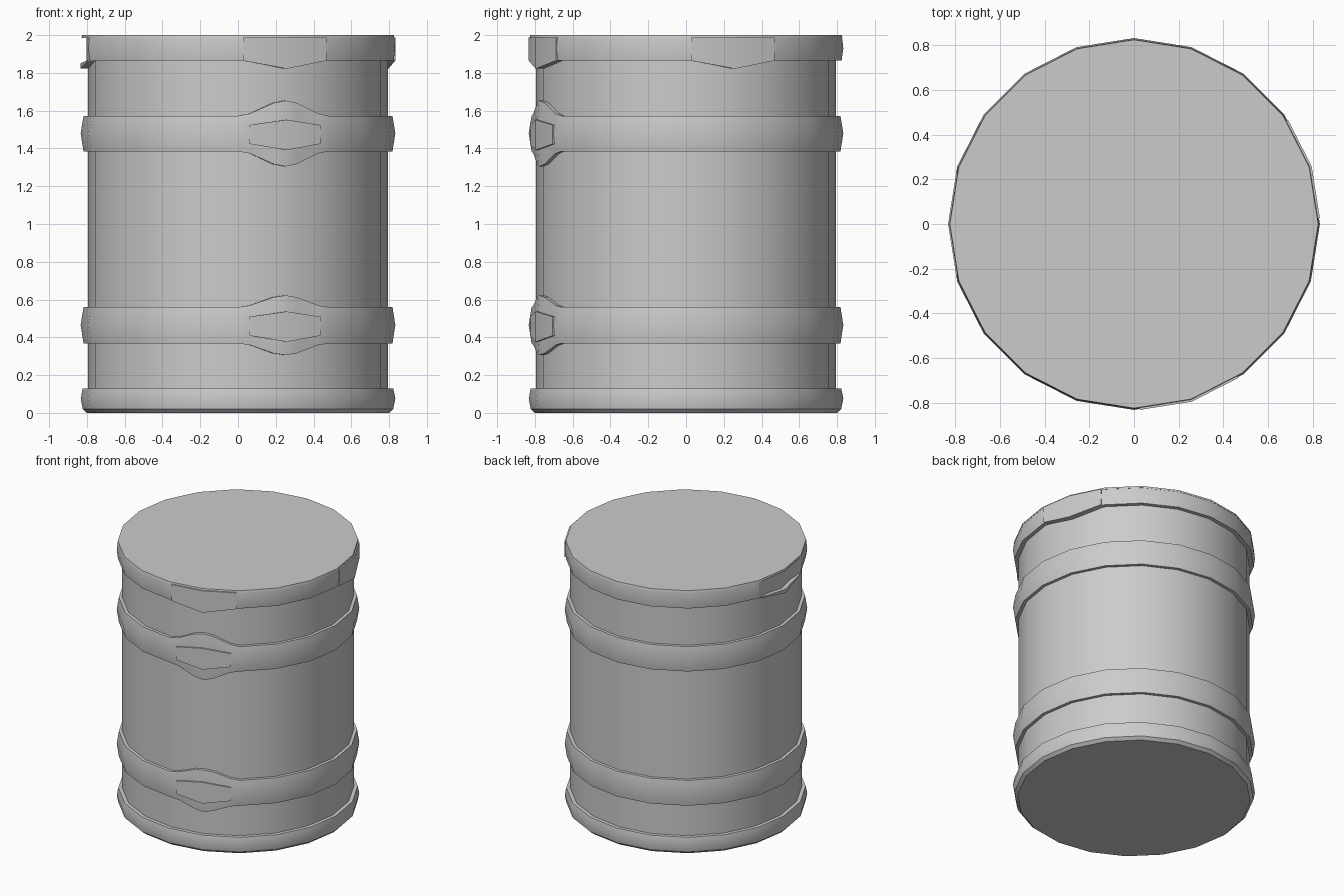
import bpy, bmesh, math

SIDES = 20
FRONT = 16   # corner carrying the front badges
SIDE = 1     # corner with the side rim plate
RECESS = 10  # corner with the sunken rim plate

cube = bpy.data.objects.get("Cube")
if cube:
    bpy.data.objects.remove(cube)

metal = bpy.data.materials.new("grey_metal")
metal.use_nodes = True
GREY = (0.6, 0.6, 0.6, 1)
metal.diffuse_color = GREY
metal.node_tree.nodes["Principled BSDF"].inputs["Base Color"].default_value = GREY


def on_rim(t, r, z):
    """Point on the polygon outline; t counts corners and may be fractional."""
    k = math.floor(t)
    f = t - k
    a, b = (2 * math.pi * n / SIDES for n in (k, k + 1))
    return (r * ((1 - f) * math.cos(a) + f * math.cos(b)),
            r * ((1 - f) * math.sin(a) + f * math.sin(b)), z)


def finish(name, bm):
    bmesh.ops.recalc_face_normals(bm, faces=bm.faces)
    mesh = bpy.data.meshes.new(name)
    bm.to_mesh(mesh)
    bm.free()
    obj = bpy.data.objects.new(name, mesh)
    bpy.context.collection.objects.link(obj)
    mesh.materials.append(metal)
    bpy.ops.object.select_all(action='DESELECT')
    obj.select_set(True)
    bpy.context.view_layer.objects.active = obj
    bpy.ops.object.shade_smooth_by_angle(angle=math.radians(25))
    return obj


def loft(name, columns, wrap):
    """Skin a list of equal point columns, closed around or capped."""
    bm = bmesh.new()
    cols = [[bm.verts.new(p) for p in c] for c in columns]
    n = len(cols[0])
    pairs = list(zip(cols, cols[1:])) + ([(cols[-1], cols[0])] if wrap else [])
    for a, b in pairs:
        for i in range(n):
            j = (i + 1) % n
            bm.faces.new((a[i], b[i], b[j], a[j]))
    if not wrap:
        bm.faces.new(cols[0])
        bm.faces.new(cols[-1])
    return finish(name, bm)


def drum(name, profile):
    """Solid of revolution with flat caps."""
    bm = bmesh.new()
    rows = [[bm.verts.new(on_rim(k, r, z)) for k in range(SIDES)] for r, z in profile]
    for a, b in zip(rows, rows[1:]):
        for k in range(SIDES):
            j = (k + 1) % SIDES
            bm.faces.new((a[k], a[j], b[j], b[k]))
    bm.faces.new(rows[0])
    bm.faces.new(rows[-1])
    return finish(name, bm)


def band(name, low, high, swell):
    """Bulging hoop that widens around the front badge."""
    mid = (low + high) / 2
    steps = [k for k in range(SIDES)]
    steps += [FRONT + s * i / 4 for s in (-1, 1) for i in (1, 2, 3)]
    cols = []
    for t in sorted(steps):
        d = min(1, abs(t - FRONT))
        w = swell * (1 + math.cos(math.pi * d)) / 2
        lo, hi = low - w, high + w
        cols.append([on_rim(t, r, z) for r, z in
                     ((0.78, lo), (0.818, lo), (0.833, mid), (0.818, hi), (0.78, hi))])
    loft(name, cols, True)


def plate(name, corner, half, outer, inner, side_z, centre_z):
    """Folded plate with a peaked outline, wrapped over one corner."""
    cols = []
    for t, (lo, hi) in ((-half, side_z), (0, centre_z), (half, side_z)):
        cols.append([on_rim(corner + t, r, z) for r, z in
                     ((inner, lo), (outer, lo), (outer, hi), (inner, hi))])
    loft(name, cols, False)


# Main shell and its end pieces
drum("barrel_body", [(0.795, 0.01), (0.795, 1.98)])
drum("bottom_rim", [(0.8, 0), (0.822, 0.02), (0.833, 0.075), (0.822, 0.13), (0.78, 0.13)])
drum("lid", [(0.8, 1.985), (0.828, 1.985), (0.825, 2.0)])

# Top rim, pushed in at the sunken plate
rim_cols = []
for k in range(SIDES):
    cut = 0.035 if k == RECESS else 0
    rim_cols.append([on_rim(k, r, z) for r, z in
                     ((0.77, 1.865), (0.824 - cut, 1.865), (0.833 - cut, 1.93),
                      (0.826 - cut, 1.99), (0.77, 1.99))])
loft("top_rim", rim_cols, True)

# Hoops with their front badges
for label, low, high, swell in (("upper", 1.385, 1.573, 0.08), ("lower", 0.368, 0.56, 0.062)):
    band(label + "_hoop", low, high, swell)
    m = (low + high) / 2
    plate(label + "_badge", FRONT, 0.76, 0.837, 0.79,
          (m - 0.055, m + 0.045), (m - 0.088, m + 0.073))

# Peaked plates on the top rim
for label, corner in (("front", FRONT), ("side", SIDE)):
    plate(label + "_rim_plate", corner, 0.9, 0.837, 0.78, (1.865, 1.988), (1.822, 1.988))
plate("sunken_rim_plate", RECESS, 0.9, 0.803, 0.77, (1.865, 1.985), (1.825, 1.985))
plate("sunken_plate_lip", RECESS, 0.9, 0.833, 0.78, (1.86, 1.868), (1.822, 1.85))
